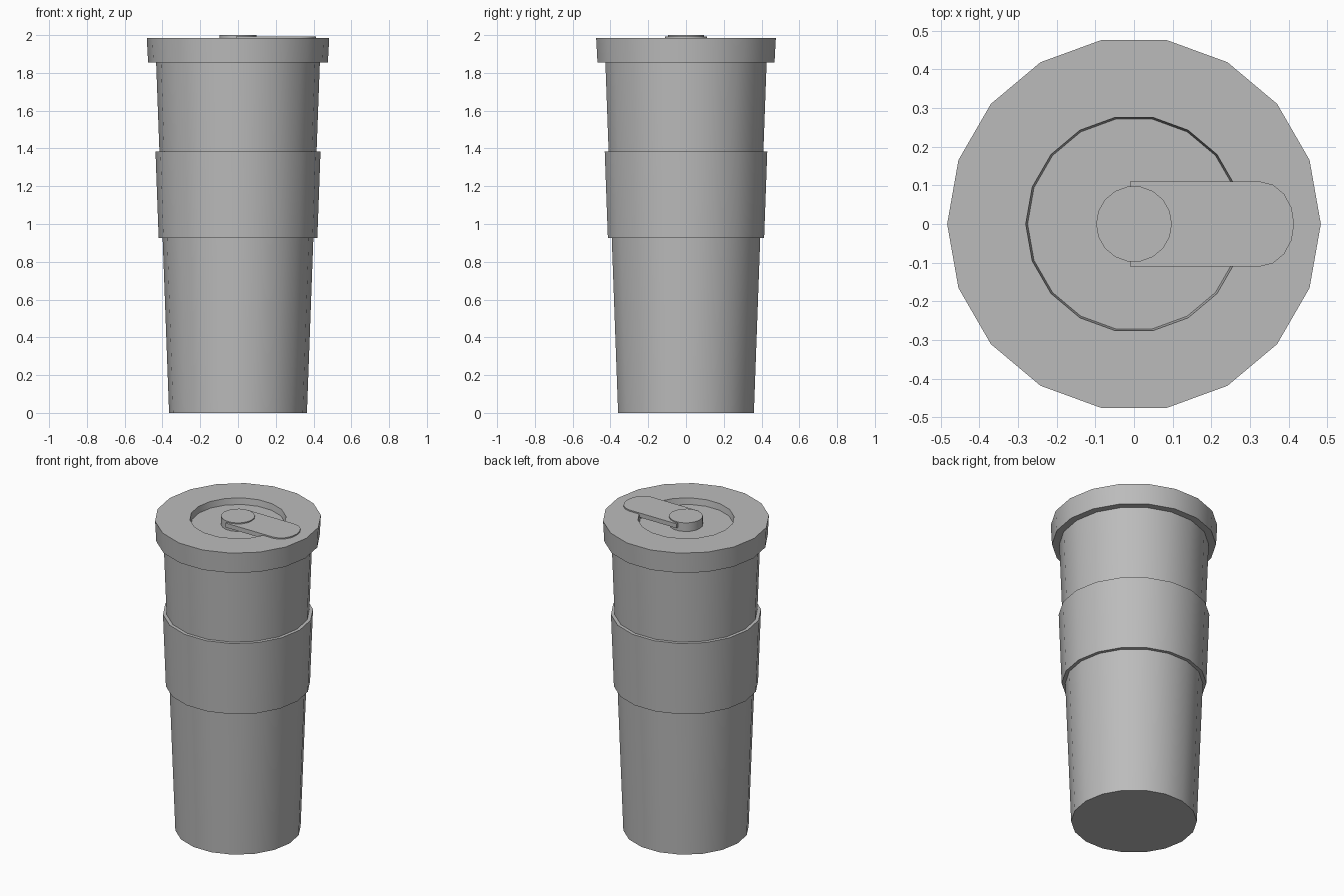
import bpy, bmesh, math

if "Cube" in bpy.data.objects:
    bpy.data.objects.remove(bpy.data.objects["Cube"])

SIDES = 18

grey = bpy.data.materials.new("plain grey")
grey.use_nodes = True
colour = (0.5, 0.5, 0.5, 1)
grey.diffuse_color = colour
grey.node_tree.nodes["Principled BSDF"].inputs["Base Color"].default_value = colour


def finish(name, bm):
    """Turn a bmesh into a named object, smooth around but sharp at rims."""
    bmesh.ops.recalc_face_normals(bm, faces=bm.faces)
    mesh = bpy.data.meshes.new(name)
    bm.to_mesh(mesh)
    bm.free()
    mesh.materials.append(grey)
    obj = bpy.data.objects.new(name, mesh)
    bpy.context.collection.objects.link(obj)
    bpy.ops.object.select_all(action='DESELECT')
    obj.select_set(True)
    bpy.context.view_layer.objects.active = obj
    bpy.ops.object.shade_smooth_by_angle(angle=math.radians(30))
    return obj


def lathe(name, profile, closed=False):
    """Revolve (radius, z) points; an open profile gets flat end caps."""
    bm = bmesh.new()
    rings = []
    for r, z in profile:
        rings.append([bm.verts.new((r * math.cos(math.tau * i / SIDES),
                                    r * math.sin(math.tau * i / SIDES), z))
                      for i in range(SIDES)])
    pairs = list(zip(rings, rings[1:]))
    if closed:
        pairs.append((rings[-1], rings[0]))
    else:
        bm.faces.new(rings[0])
        bm.faces.new(rings[-1])
    for low, high in pairs:
        for i in range(SIDES):
            j = (i + 1) % SIDES
            bm.faces.new((low[i], low[j], high[j], high[i]))
    return finish(name, bm)


# Tapered cup and the grip band around it
lathe("cup_body", [(0.365, 0), (0.434, 1.87)])
lathe("grip_sleeve", [(0.39, 0.925), (0.42, 0.925), (0.437, 1.385), (0.41, 1.385)], closed=True)

# Lid with a round recess in its top
lathe("lid", [(0.476, 1.855), (0.483, 1.985), (0.28, 1.985), (0.275, 1.945)])

# Pivot button in the middle of the recess
lathe("pivot_button", [(0.098, 1.94), (0.098, 2.0)])

# Swivelling drink-hole cover with a rounded outer end
outline = [(-0.01, 0.11), (-0.01, -0.11)]
for k in range(9):
    a = math.pi * (k / 8 - 0.5)
    outline.append((0.325 + 0.089 * math.cos(a), 0.11 * math.sin(a)))
bm = bmesh.new()
face = bm.faces.new([bm.verts.new((x, y, 1.965)) for x, y in outline])
lifted = bmesh.ops.extrude_face_region(bm, geom=[face], use_keep_orig=True)
bmesh.ops.translate(bm, vec=(0, 0, 0.028),
                    verts=[v for v in lifted["geom"] if isinstance(v, bmesh.types.BMVert)])
finish("spout_cover", bm)
